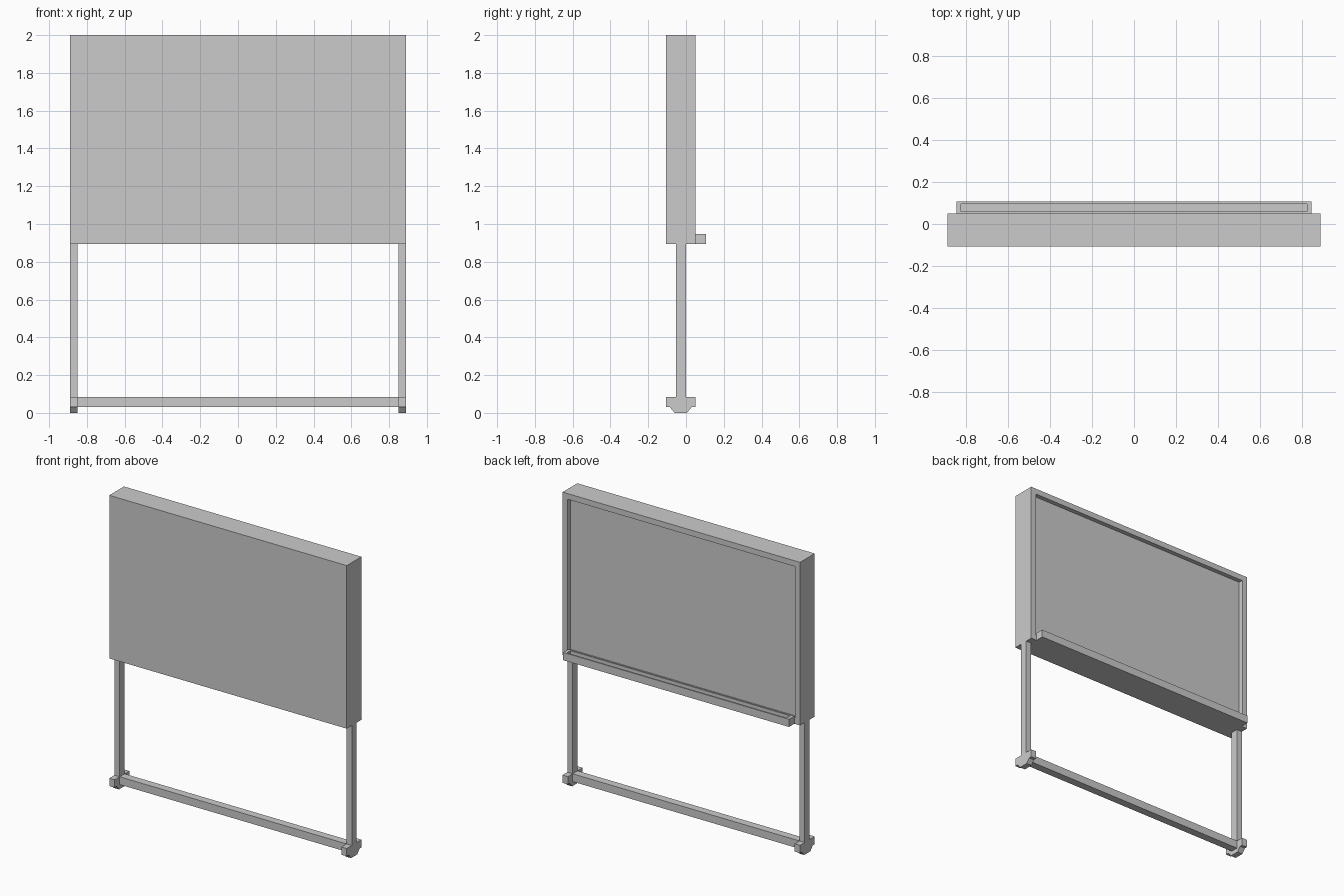
import bpy, bmesh
from mathutils import Vector

if "Cube" in bpy.data.objects:
    bpy.data.objects.remove(bpy.data.objects["Cube"])


def finish(bm, name):
    bmesh.ops.recalc_face_normals(bm, faces=bm.faces)
    me = bpy.data.meshes.new(name)
    bm.to_mesh(me)
    bm.free()
    ob = bpy.data.objects.new(name, me)
    bpy.context.collection.objects.link(ob)
    return ob


def box_bm(lo, hi):
    lo, hi = Vector(lo), Vector(hi)
    bm = bmesh.new()
    bmesh.ops.create_cube(bm, size=1)
    for v in bm.verts:
        v.co = (lo + hi) / 2 + v.co * (hi - lo)
    bm.normal_update()
    return bm


def recess(bm, direction, margin, depth):
    """Sink a rectangular pocket into the face pointing along direction."""
    d = Vector(direction)
    face = max(bm.faces, key=lambda f: f.normal.dot(d))
    centre = face.calc_center_median()
    bmesh.ops.inset_individual(bm, faces=[face], thickness=0.005)
    for v in face.verts:
        for axis in range(3):
            off = v.co[axis] - centre[axis]
            if abs(off) > 1e-5:
                extra = margin[axis] - 0.005
                v.co[axis] -= extra if off > 0 else -extra
    new = bmesh.ops.extrude_discrete_faces(bm, faces=[face])["faces"][0]
    bmesh.ops.translate(bm, verts=new.verts, vec=-d * depth)


W, INNER = 0.89, 0.85
Y0, Y1 = -0.107, 0.05

# Board cabinet with the sunken writing surface at the back
bm = box_bm((-W, Y0, 0.895), (W, Y1, 2.0))
recess(bm, (0, 1, 0), (0.04, 0, 0.04), 0.03)
finish(bm, "board")

# Pen tray with a shallow trough
bm = box_bm((-0.847, Y1, 0.895), (0.847, 0.107, 0.947))
recess(bm, (0, 0, 1), (0.024, 0.012, 0), 0.03)
finish(bm, "pen_tray")

# Cross bar between the feet
finish(box_bm((-INNER, -0.053, 0.03), (INNER, 0.0, 0.083)), "cross_bar")

# Legs and tapered feet on both sides
foot_profile = [(Y0, 0.083), (Y0, 0.03), (-0.085, 0.03), (-0.06, 0.0),
                (0.005, 0.0), (0.03, 0.03), (Y1, 0.03), (Y1, 0.083)]
for side, s in (("left", -1), ("right", 1)):
    x0, x1 = sorted((s * INNER, s * W))
    finish(box_bm((x0, -0.053, 0.083), (x1, 0.0, 0.895)), side + "_leg")

    bm = bmesh.new()
    face = bm.faces.new([bm.verts.new((x0, y, z)) for y, z in foot_profile])
    ext = bmesh.ops.extrude_face_region(bm, geom=[face])["geom"]
    bmesh.ops.translate(bm, vec=(x1 - x0, 0, 0),
                        verts=[g for g in ext if isinstance(g, bmesh.types.BMVert)])
    finish(bm, side + "_foot")
